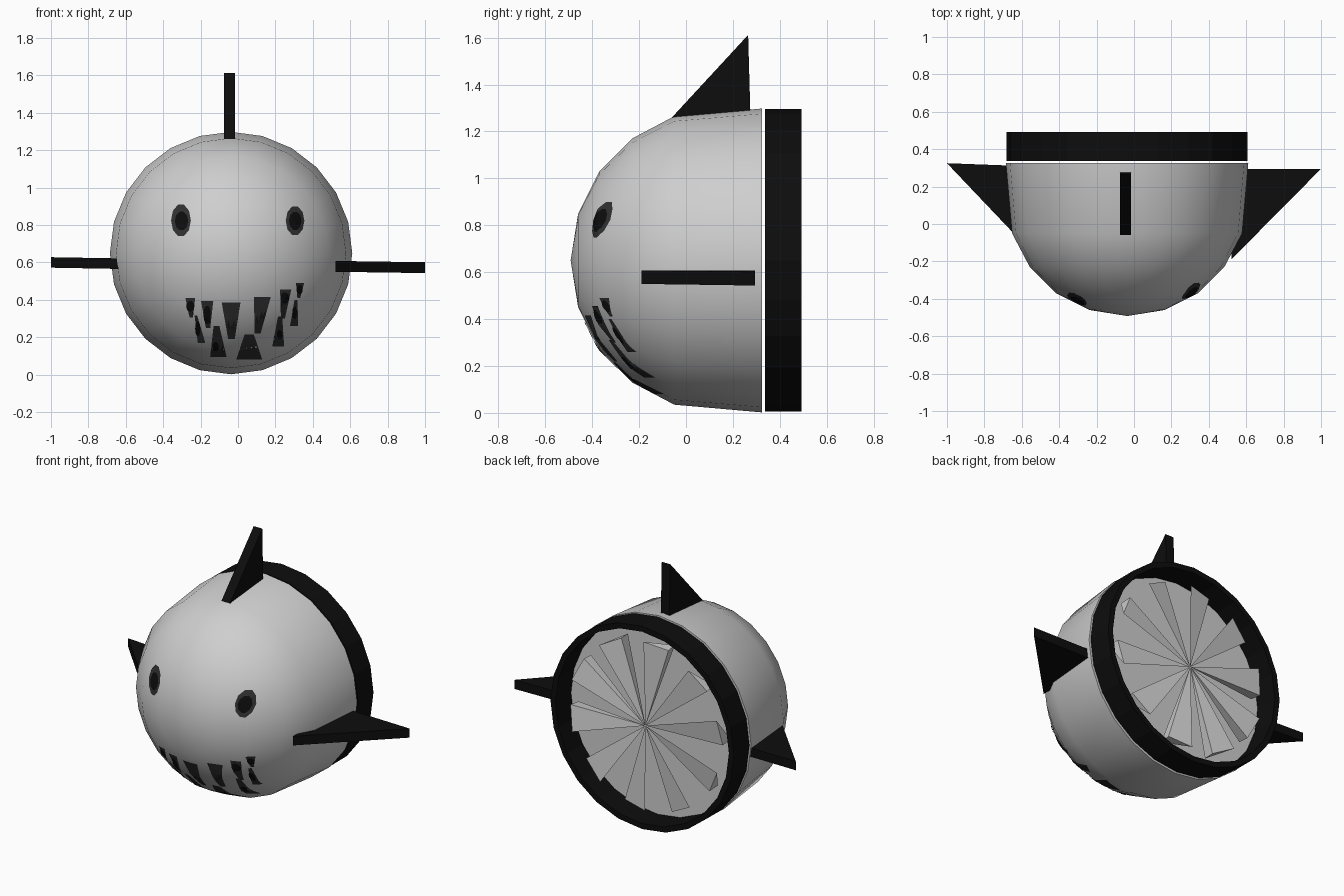
import bpy, bmesh, math
from mathutils import Vector
from mathutils.bvhtree import BVHTree

if "Cube" in bpy.data.objects:
    bpy.data.objects.remove(bpy.data.objects["Cube"])

CX, CZ = -0.037, 0.65          # axis of the round body


def material(name, v):
    m = bpy.data.materials.new(name)
    m.diffuse_color = (v, v, v, 1)
    m.use_nodes = True
    m.node_tree.nodes["Principled BSDF"].inputs["Base Color"].default_value = m.diffuse_color
    return m


SHELL = material("light_grey", 0.62)
BLACK = material("black", 0.004)
DARK = material("dark_grey", 0.03)


def finish(bm, name, mat, smooth=False):
    bmesh.ops.recalc_face_normals(bm, faces=bm.faces)
    me = bpy.data.meshes.new(name)
    bm.to_mesh(me)
    bm.free()
    me.materials.append(mat)
    ob = bpy.data.objects.new(name, me)
    bpy.context.collection.objects.link(ob)
    if smooth:
        bpy.ops.object.select_all(action='DESELECT')
        ob.select_set(True)
        bpy.context.view_layer.objects.active = ob
        bpy.ops.object.shade_smooth_by_angle(angle=math.radians(35))
    return ob


def lathe(profile, n, closed=False):
    """Turn (y, radius) points about the body axis."""
    bm = bmesh.new()
    rings = []
    for y, r in profile:
        rings.append([bm.verts.new((CX + r * math.cos(2 * math.pi * i / n), y,
                                    CZ + r * math.sin(2 * math.pi * i / n))) for i in range(n)])
    pairs = list(zip(rings, rings[1:]))
    if closed:
        pairs.append((rings[-1], rings[0]))
    for a, b in pairs:
        for i in range(n):
            j = (i + 1) % n
            bm.faces.new((a[i], a[j], b[j], b[i]))
    bmesh.ops.remove_doubles(bm, verts=bm.verts, dist=1e-5)
    if not closed:
        bmesh.ops.holes_fill(bm, edges=[e for e in bm.edges if e.is_boundary], sides=0)
    return bm


# Domed body with a flat back
bm = lathe([(0.325, 0.648), (-0.05, 0.615), (-0.23, 0.52), (-0.37, 0.38),
            (-0.46, 0.20), (-0.492, 0)], 24)
dome = BVHTree.FromBMesh(bm)
finish(bm, "body", SHELL, True)

# Thin open ring behind the body
finish(lathe([(0.337, 0.645), (0.493, 0.645), (0.493, 0.61), (0.337, 0.61)], 24, True),
       "fan_ring", BLACK)


def prism(name, pts, shift):
    """Solid made by sweeping a triangle along a vector."""
    bm = bmesh.new()
    f = bm.faces.new([bm.verts.new(p) for p in pts])
    ext = bmesh.ops.extrude_face_region(bm, geom=[f], use_keep_orig=True)["geom"]
    bmesh.ops.translate(bm, verts=[v for v in ext if isinstance(v, bmesh.types.BMVert)], vec=shift)
    finish(bm, name, BLACK)


# Fins
prism("top_fin", [(-0.075, -0.06, 1.26), (-0.075, 0.265, 1.612), (-0.075, 0.275, 1.26)], (0.06, 0, 0))
prism("right_fin", [(0.52, -0.19, 0.55), (1.0, 0.295, 0.543), (0.52, 0.295, 0.55)], (0, 0, 0.058))
prism("left_fin", [(-0.615, -0.08, 0.565), (-1.0, 0.325, 0.572), (-0.60, 0.31, 0.565)], (0, 0, 0.056))

# Fan blades: tapered wedges meeting at the hub
bm = bmesh.new()
for k in range(10):
    a = math.radians(26 + 36 * k)
    out = Vector((math.cos(a), 0, math.sin(a)))
    side = Vector((-math.sin(a), 0, math.cos(a)))
    hub = Vector((CX, 0.46, CZ))
    tip = hub + out * 0.53
    v = [bm.verts.new(p) for p in (hub, tip - side * 0.08 + Vector((0, 0.012, 0)),
                                   tip + side * 0.08 - Vector((0, 0.012, 0)),
                                   tip + side * 0.07 - Vector((0, 0.09, 0)))]
    for f in ((0, 1, 2), (0, 2, 3), (0, 3, 1), (1, 3, 2)):
        bm.faces.new([v[i] for i in f])
finish(bm, "fan_blades", SHELL)


def decal(name, shapes, mat, lift):
    """Lay flat outlines (x, z) onto the front of the dome."""
    bm = bmesh.new()
    for pts in shapes:
        c = bm.verts.new((sum(p[0] for p in pts) / len(pts), 0, sum(p[1] for p in pts) / len(pts)))
        vs = [bm.verts.new((x, 0, z)) for x, z in pts]
        for i in range(len(vs)):
            bm.faces.new((c, vs[i], vs[(i + 1) % len(vs)]))
    bmesh.ops.subdivide_edges(bm, edges=bm.edges, cuts=3, use_grid_fill=True)
    for v in bm.verts:
        hit, normal, _, _ = dome.ray_cast(Vector((v.co.x, -2, v.co.z)), Vector((0, 1, 0)))
        if hit:
            v.co = hit + Vector((0, -lift, 0))
    bmesh.ops.recalc_face_normals(bm, faces=bm.faces)
    if sum(f.normal.y * f.calc_area() for f in bm.faces) > 0:
        bmesh.ops.reverse_faces(bm, faces=bm.faces)
    me = bpy.data.meshes.new(name)
    bm.to_mesh(me)
    bm.free()
    me.materials.append(mat)
    bpy.context.collection.objects.link(bpy.data.objects.new(name, me))


def oval(x, z, rx, rz):
    return [(x + rx * math.cos(i * math.pi / 5), z + rz * math.sin(i * math.pi / 5)) for i in range(10)]


def tooth(xb, zb, w, xt, zt):
    """Blunt tooth from base centre to tip centre."""
    return [(xb - w, zb), (xb + w, zb), (xt + w * 0.35, zt), (xt - w * 0.35, zt)]


# Eyes
decal("eyes", [oval(-0.305, 0.825, 0.053, 0.088), oval(0.305, 0.823, 0.05, 0.08)], DARK, 0.005)
decal("pupils", [oval(-0.302, 0.822, 0.036, 0.052), oval(0.306, 0.822, 0.034, 0.05)], BLACK, 0.009)

# Teeth: upper row points down, lower row points up
upper = [(-0.255, 0.41, 0.026, -0.25, 0.305), (-0.165, 0.395, 0.033, -0.16, 0.25),
         (-0.037, 0.385, 0.05, -0.035, 0.19), (0.13, 0.415, 0.045, 0.105, 0.22),
         (0.255, 0.455, 0.03, 0.24, 0.30), (0.332, 0.49, 0.022, 0.325, 0.41)]
lower = [(-0.195, 0.17, 0.02, -0.225, 0.315), (-0.105, 0.095, 0.044, -0.115, 0.26),
         (0.06, 0.08, 0.07, 0.06, 0.215), (0.215, 0.15, 0.032, 0.225, 0.31),
         (0.30, 0.26, 0.022, 0.31, 0.40)]
decal("teeth", [tooth(*t) for t in upper + lower], DARK, 0.005)

# Darker spots on the teeth
spots = [(-0.255, 0.365, 0.022, 0.03), (-0.165, 0.32, 0.02, 0.05), (-0.215, 0.245, 0.014, 0.04),
         (-0.12, 0.15, 0.018, 0.025), (0.222, 0.215, 0.015, 0.025), (0.25, 0.41, 0.024, 0.03),
         (0.303, 0.33, 0.013, 0.035), (0.33, 0.455, 0.016, 0.025)]
decal("tooth_spots", [oval(*s) for s in spots], BLACK, 0.009)
